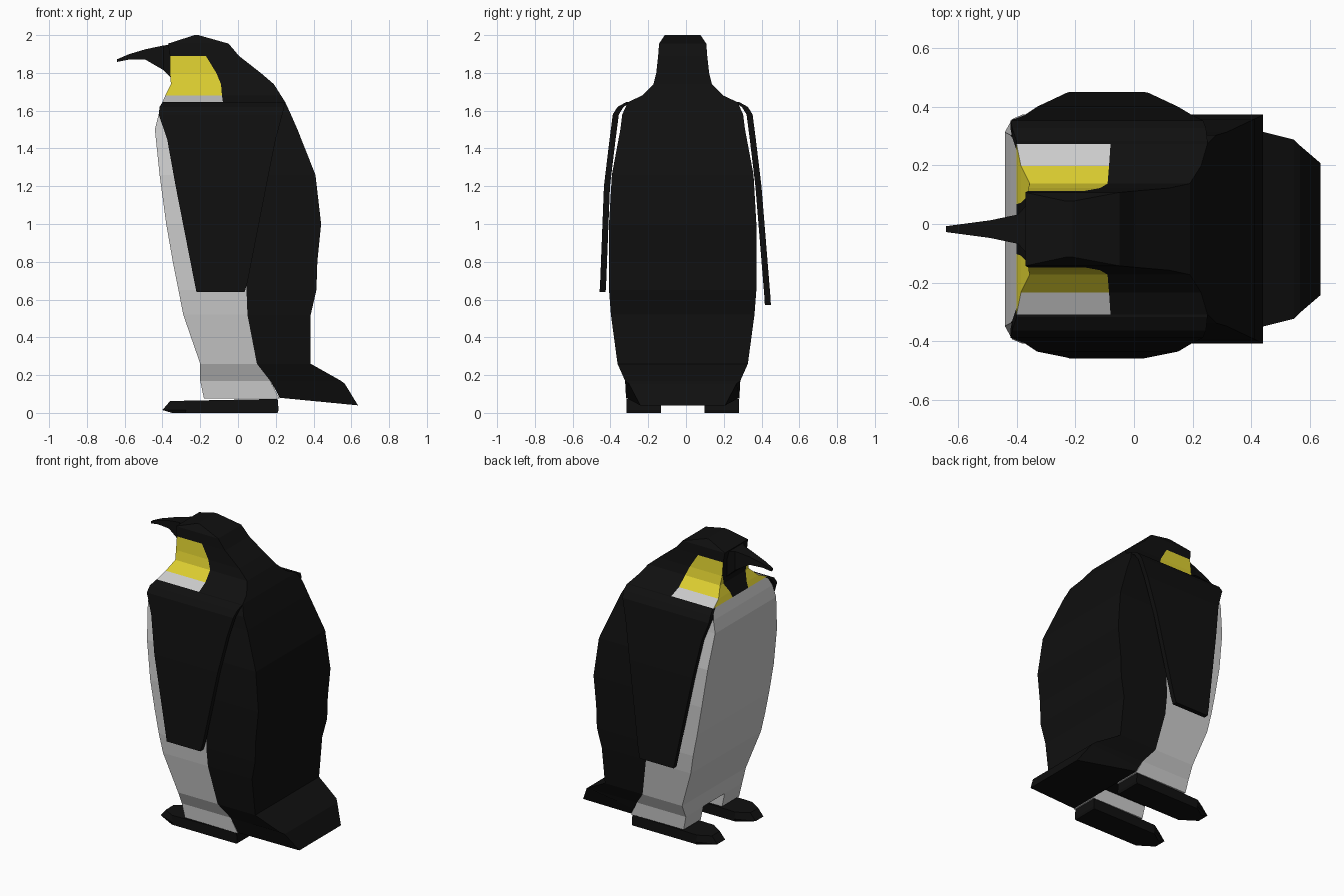
import bpy, bmesh

if "Cube" in bpy.data.objects:
    bpy.data.objects.remove(bpy.data.objects["Cube"])

CY = -0.0175  # the body sits slightly off centre because the flippers differ


def material(name, rgb):
    m = bpy.data.materials.new(name)
    m.diffuse_color = (*rgb, 1)
    m.use_nodes = True
    m.node_tree.nodes["Principled BSDF"].inputs["Base Color"].default_value = m.diffuse_color
    return m


MATS = [material("black", (0.005, 0.005, 0.005)),
        material("pale_belly", (0.8, 0.8, 0.8)),
        material("yellow", (0.72, 0.62, 0.03))]
BLACK, PALE, YELLOW = range(3)


def loft(name, rings, paint=lambda band, seg: BLACK, cap=BLACK):
    """Skin a stack of equal-length closed rings and cap both ends."""
    bm = bmesh.new()
    vs = [[bm.verts.new((x, y + CY, z)) for x, y, z in r] for r in rings]
    n = len(vs[0])
    for b in range(len(vs) - 1):
        for i in range(n):
            j = (i + 1) % n
            f = bm.faces.new((vs[b][i], vs[b][j], vs[b + 1][j], vs[b + 1][i]))
            f.material_index = paint(b, i)
    for r in (vs[0], vs[-1]):
        bm.faces.new(r).material_index = cap
    bmesh.ops.recalc_face_normals(bm, faces=bm.faces)
    me = bpy.data.meshes.new(name)
    bm.to_mesh(me)
    bm.free()
    for m in MATS:
        me.materials.append(m)
    ob = bpy.data.objects.new(name, me)
    bpy.context.collection.objects.link(ob)
    return ob


def rect(x0, x1, y0, y1, z):
    return [(x0, y0, z), (x1, y0, z), (x1, y1, z), (x0, y1, z)]


# body and head: z, front x, colour-split x, back x, half width, bib half width
BODY = [
    (2.00, -.23, -.22, -.21, .095, .09),
    (1.955, -.37, -.20, -.05, .125, .12),
    (1.89, -.36, -.17, .005, .13, .125),
    (1.80, -.36, -.115, .12, .14, .13),
    (1.74, -.355, -.09, .19, .155, .12),
    (1.68, -.385, -.085, .228, .215, .09),
    (1.645, -.40, -.08, .25, .29, .085),
    (1.58, -.42, 0, .28, .32, .085),
    (1.50, -.44, .05, .315, .33, .085),
    (1.26, -.415, .05, .41, .375, .09),
    (1.00, -.38, .05, .44, .39, .1),
    (0.80, -.345, .05, .42, .39, .1),
    (0.65, -.315, .045, .415, .39, .1),
    (0.52, -.29, .05, .385, .38, .1),
    (0.26, -.20, .10, .385, .345, .11),
    (0.17, -.20, .17, .545, .305, .115),
]


def body_ring(z, xf, xs, xb, w, b):
    half = [(xf, b), (xf, w), (xs, w), (xb, w)]
    return [(x, y, z) for x, y in half] + [(x, -y, z) for x, y in reversed(half)]


def body_paint(band, seg):
    if seg in (1, 5):                       # front part of each side
        return (YELLOW if 2 <= band <= 4 else
                PALE if band == 5 or band >= 7 else BLACK)
    if seg in (0, 6):                       # front, beside the bib
        return YELLOW if 3 <= band <= 5 else PALE if band >= 6 else BLACK
    if seg == 7:                            # front centre
        return PALE if band >= 6 else BLACK
    return BLACK


loft("body", [body_ring(*r) for r in BODY], body_paint)

# tail wedge with a sloping underside
loft("tail", [
    [(.17, -.305, .17), (.545, -.305, .17), (.545, .305, .17), (.17, .305, .17)],
    [(.20, -.302, .12), (.565, -.285, .155), (.565, .285, .155), (.20, .302, .12)],
    [(.22, -.30, .08), (.635, -.225, .04), (.635, .225, .04), (.22, .30, .08)]])

# hooked beak: x, top z, bottom z, half width
BEAK = [(-.35, 1.95, 1.77, .10), (-.395, 1.945, 1.815, .05), (-.49, 1.925, 1.87, .03),
        (-.58, 1.898, 1.87, .018), (-.64, 1.872, 1.858, .01)]
loft("beak", [[(x, -w, t), (x, w, t), (x, w, b), (x, -w, b)] for x, t, b, w in BEAK])

# flippers: z, front x, back x, outer y
FLIPPER = [(1.645, -.40, .25, .30), (1.62, -.415, .245, .345), (1.58, -.42, .235, .37),
           (1.45, -.375, .20, .387), (1.2, -.33, .15, .417), (.69, -.23, .05, .437),
           (.64, -.22, .035, .44)]

for side, s in (("right", -1), ("left", 1)):
    # the left flipper hangs a little lower and wider
    rings = []
    for z, x0, x1, y in FLIPPER:
        if s > 0 and z < 1:
            z, y = z - .07, y + .027
        rings.append(rect(x0, x1, s * (y - .032), s * y, z))
    loft(side + "_flipper", rings)

    # leg
    loft(side + "_leg", [rect(-.20, .17, s * .115, s * .305, .17),
                         rect(-.18, .22, s * .115, s * .30, .075)],
         lambda b, i: PALE, PALE)

    # foot with a tapered toe
    sole = [(.21, .115), (.21, .298), (-.28, .298), (-.39, .25), (-.39, .165), (-.28, .115)]
    foot = [[(x if x > -.3 else -.35, s * y, 0) for x, y in sole],
            [(x - .01 if x < -.3 else x + .005, s * y, .015) for x, y in sole],
            [(x if x > -.3 else -.36, s * y, .07 + .02 * x) for x, y in sole]]
    loft(side + "_foot", foot)
